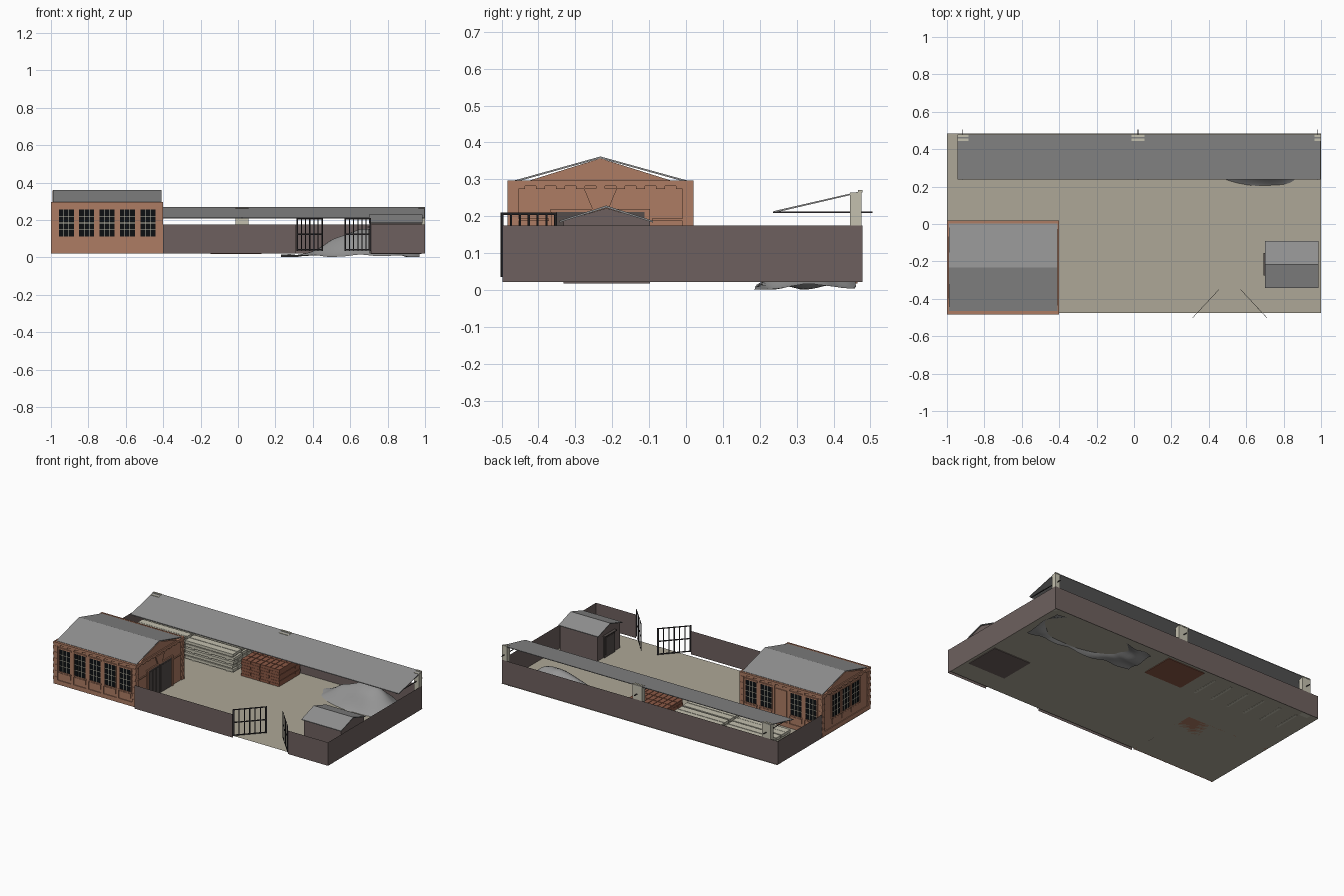
import bpy, bmesh, math, random
from mathutils import Matrix, Vector, noise

if "Cube" in bpy.data.objects:
    bpy.data.objects.remove(bpy.data.objects["Cube"])
random.seed(4)

def mat(name, r, g, b):
    m = bpy.data.materials.new(name)
    m.diffuse_color = (r, g, b, 1)
    m.use_nodes = True
    m.node_tree.nodes["Principled BSDF"].inputs["Base Color"].default_value = m.diffuse_color
    return m

BRICK = mat("terracotta brick", .42, .20, .125)
ROOF = mat("grey roofing", .28, .28, .28)
GROUND = mat("pale concrete ground", .42, .39, .31)
WALL = mat("purple brown wall", .155, .118, .112)
GLASS = mat("black glass", .004, .005, .006)
FRAME = mat("pale stone", .55, .53, .43)
IRON = mat("dark iron", .035, .032, .035)
STACK = mat("stacked red brick", .26, .10, .06)
SAND = mat("grey gravel", .30, .30, .30)
DOOR = mat("dark timber", .09, .075, .07)
G = .022  # ground level

class Part:
    """Collects boxes and polygons into one object."""
    def __init__(self, name, material):
        self.name, self.m, self.bm = name, material, bmesh.new()

    def box(self, x0, x1, y0, y1, z0, z1, M=Matrix()):
        T = Matrix.Translation(((x0+x1)/2, (y0+y1)/2, (z0+z1)/2))
        S = Matrix.Diagonal((x1-x0, y1-y0, z1-z0, 1))
        bmesh.ops.create_cube(self.bm, size=1, matrix=M @ T @ S)

    def poly(self, pts):
        return self.bm.faces.new([self.bm.verts.new(p) for p in pts])

    def prism(self, pts, offset):
        f = self.poly(pts)
        r = bmesh.ops.extrude_face_region(self.bm, geom=[f])
        vs = [v for v in r["geom"] if isinstance(v, bmesh.types.BMVert)]
        bmesh.ops.translate(self.bm, verts=vs, vec=offset)

    def done(self, fix=True):
        if fix:
            bmesh.ops.recalc_face_normals(self.bm, faces=self.bm.faces[:])
        me = bpy.data.meshes.new(self.name)
        self.bm.to_mesh(me)
        me.materials.append(self.m)
        o = bpy.data.objects.new(self.name, me)
        bpy.context.collection.objects.link(o)
        return o

# yard floor and thin perimeter walls
p = Part("yard_floor", GROUND)
p.poly([(-1, -.475, G), (1, -.475, G), (1, .485, G), (-1, .485, G)])
p.done(False)
p = Part("perimeter_wall", WALL)
for a, b in [((-.4, -.497), (.31, -.497)), ((.71, -.497), (1, -.497)),
             ((1, -.497), (1, .478)), ((1, .478), (-1, .478)), ((-1, .478), (-1, .02))]:
    p.poly([(*a, G), (*b, G), (*b, .175), (*a, .175)])
p.done(False)

# workshop: gabled shell
X0, X1, Y0, Y1, YM = -.992, -.408, -.476, .012, -.232
shell = Part("workshop_walls", BRICK)
shell.prism([(X0, Y0, G), (X0, Y1, G), (X0, Y1, .295), (X0, -.035, .295), (X0, YM, .357),
             (X0, -.43, .295), (X0, Y0, .295)], (X1-X0, 0, 0))
trim = Part("workshop_brick_trim", BRICK)
panes = Part("workshop_window_glass", GLASS)
bars = Part("workshop_window_bars", FRAME)

def frame(origin, angle):
    """Local frame on a wall: x runs along it, -y points outward."""
    return Matrix.Translation(origin) @ Matrix.Rotation(angle, 4, 'Z')

SIDES = [(frame((X0, Y0, 0), 0), X1-X0), (frame((X1, Y0, 0), math.pi/2), Y1-Y0),
         (frame((X1, Y1, 0), math.pi), X1-X0), (frame((X0, Y1, 0), -math.pi/2), Y1-Y0)]

def window(M, c, w=.08, z0=.112, z1=.257):
    a, b = c-w/2, c+w/2
    panes.box(a, b, -.003, 0, z0, z1, M)
    for i in range(1, 3):
        x = a + w*i/3
        bars.box(x-.0015, x+.0015, -.005, -.003, z0, z1, M)
    for i in range(1, 4):
        z = z0 + (z1-z0)*i/4
        bars.box(a, b, -.005, -.003, z-.0015, z+.0015, M)
    # surround, lintel, sill and apron panel
    trim.box(a-.006, a, -.006, 0, z0, z1, M)
    trim.box(b, b+.006, -.006, 0, z0, z1, M)
    trim.box(a-.008, b+.008, -.008, 0, z1, z1+.009, M)
    trim.box(a-.008, b+.008, -.008, 0, z0-.008, z0, M)
    trim.box(a, b, -.004, 0, .07, z0-.012, M)

for k, (M, L) in enumerate(SIDES):
    # corner piers with stepped courses, plinth, cornice and dentils
    for a in (-.008, L-.022):
        trim.box(a, a+.03, -.006, 0, G, .295, M)
        for z in (.05, .09, .13, .17, .21, .25):
            trim.box(a, a+.03, -.008, 0, z, z+.022, M)
    if k != 1:
        trim.box(0, L, -.005, 0, G, .05, M)
    trim.box(-.008, L+.008, -.008, 0, .282, .297, M)
    n = int(L/.05)
    for i in range(n):
        c = L*(i+.5)/n
        trim.box(c-.012, c+.012, -.006, 0, .274, .283, M)
    if k in (0, 2):
        for i in range(5):
            if k == 0 or i != 2:
                window(M, .074+.109*i)
            else:
                trim.box(.074+.109*i-.04, .074+.109*i+.04, -.005, 0, .07, .257, M)
        for i in range(4):
            c = .1285+.109*i
            trim.box(c-.008, c+.008, -.006, 0, G, .282, M)
    if k == 3:
        for c in (-.1, 0, .1):
            window(M, L/2+c)

# workshop entrance on the yard side: double door, lintel, keystone, string course
M, L = SIDES[1]
doors = Part("workshop_double_door", DOOR)
for s in (0, 1):
    a = L/2-.12+.121*s
    doors.box(a, a+.119, -.004, 0, G, .212, M)
    for i in range(3):
        doors.box(a+.008+.037*i, a+.037+.037*i, -.007, 0, .035, .2, M)
doors.done()
trim.box(L/2-.135, L/2+.135, -.008, 0, .212, .22, M)
for s in (-1, 1):
    trim.box(L/2+s*.127-.007, L/2+s*.127+.007, -.008, 0, G, .212, M)
    c = L/2+s*.19
    trim.box(c-.05, c+.05, -.006, 0, .187, .194, M)
trim.prism([M @ Vector(q) for q in [(L/2-.022, 0, .22), (L/2+.022, 0, .22),
           (L/2+.045, 0, .275), (L/2-.045, 0, .275)]], (.008, 0, 0))
for q in (shell, trim, panes, bars):
    q.done()

# workshop roof: two slabs as one folded profile
p = Part("workshop_roof", ROOF)
x = -.99
p.prism([(x, -.465, .292), (x, YM, .357), (x, .003, .292), (x, .003, .297),
         (x, YM, .362), (x, -.465, .297)], (.58, 0, 0))
p.done()

# small gatehouse in the corner
p = Part("gatehouse_walls", WALL)
p.prism([(.71, -.332, .018), (.71, -.098, .018), (.71, -.098, .187), (.71, -.216, .222),
         (.71, -.332, .187)], (.27, 0, 0))
p.done()
p = Part("gatehouse_roof", ROOF)
x = .7
p.prism([(x, -.343, .183), (x, -.216, .223), (x, -.09, .183), (x, -.09, .188),
         (x, -.216, .229), (x, -.343, .188)], (.287, 0, 0))
p.done()
p = Part("gatehouse_door", DOOR)
p.box(.702, .71, -.27, -.16, G, .16)
p.box(.692, .71, -.275, -.155, .16, .166)
for y in (-.262, -.211):
    p.box(.699, .71, y, y+.043, .04, .15)
p.done()

# open gate leaves, mirrored
for side, hx, ang in (("left", .312, 47), ("right", .712, 133)):
    p = Part(side + "_gate_leaf", IRON)
    M = frame((hx, -.503, 0), math.radians(ang))
    for i in range(7):
        c = .006+.033*i
        w = .005 if i in (0, 6) else .003
        p.box(c-w, c+w, -.001, .001, .035, .21, M)
    for z in (.037, .12, .203):
        p.box(.002, .208, -.001, .001, z, z+.007, M)
    p.done()

# lean-to shelter along the back: roof, posts, tie rods
p = Part("shelter_roof", ROOF)
x = -.945
p.prism([(x, .238, .209), (x, .478, .265), (x, .478, .269), (x, .238, .214)], (1.943, 0, 0))
p.done()
posts = Part("shelter_posts", FRAME)
ties = Part("shelter_tie_rods", IRON)
for a, b in ((-.945, -.885), (-.013, .056), (.965, .999)):
    posts.box(a, b, .444, .476, G, .264)
    posts.box(a, b, .466, .478, .264, .271)
    c = (a+b)/2
    ties.box(c-.002, c+.002, .236, .505, .209, .213)
posts.done()
ties.done()

# timber stacks: plank layers on bearers
p = Part("timber_stacks", FRAME)
for x0, x1 in ((-.93, -.57), (-.555, -.2)):
    for k in range(5):
        z = G + .006 + .025*k
        for j in range(4):
            y = .245 + .05*j + random.uniform(-.004, .004)
            p.box(x0, x1-random.uniform(0, .015), y, y+.045, z, z+.018)
        for t in (.15, .5, .85):
            c = x0 + (x1-x0)*t
            p.box(c-.008, c+.008, .25, .435, z-.007, z)
p.done()

# brick pallets: blocks with slim joints
p = Part("brick_stack", STACK)
p.box(-.148, .125, .247, .465, .018, .13)
for k in range(6):
    for i in range(8):
        x = -.15 + .0347*i + (.004 if k % 2 else 0)
        for j in range(4):
            y = .245 + .0558*j
            p.box(x, x+.031, y, y+.052, G+.019*k, G+.016+.019*k)
p.done()

# rippled gravel heap: a height field dome
p = Part("gravel_heap", SAND)
bmesh.ops.create_grid(p.bm, x_segments=44, y_segments=18, size=1)
for v in p.bm.verts:
    u, w = v.co.x, v.co.y
    x, y = .60 + .37*u, .325 + .135*w*(1-.25*max(0, -u))
    d = min(1, math.hypot((x-.72)/(.25 if x > .72 else .42), (y-.35)/.17))
    n = noise.noise(Vector((x*9, y*14, 2)))
    h = .135*(math.cos(d*math.pi)*.5+.5) + .022*n*(1-.4*d)
    v.co = (x, y + .01*n, max(.002, G + .002 + h - .016*d**4))
o = p.done()
bpy.context.view_layer.objects.active = o
o.select_set(True)
bpy.ops.object.shade_smooth_by_angle(angle=math.radians(40))
